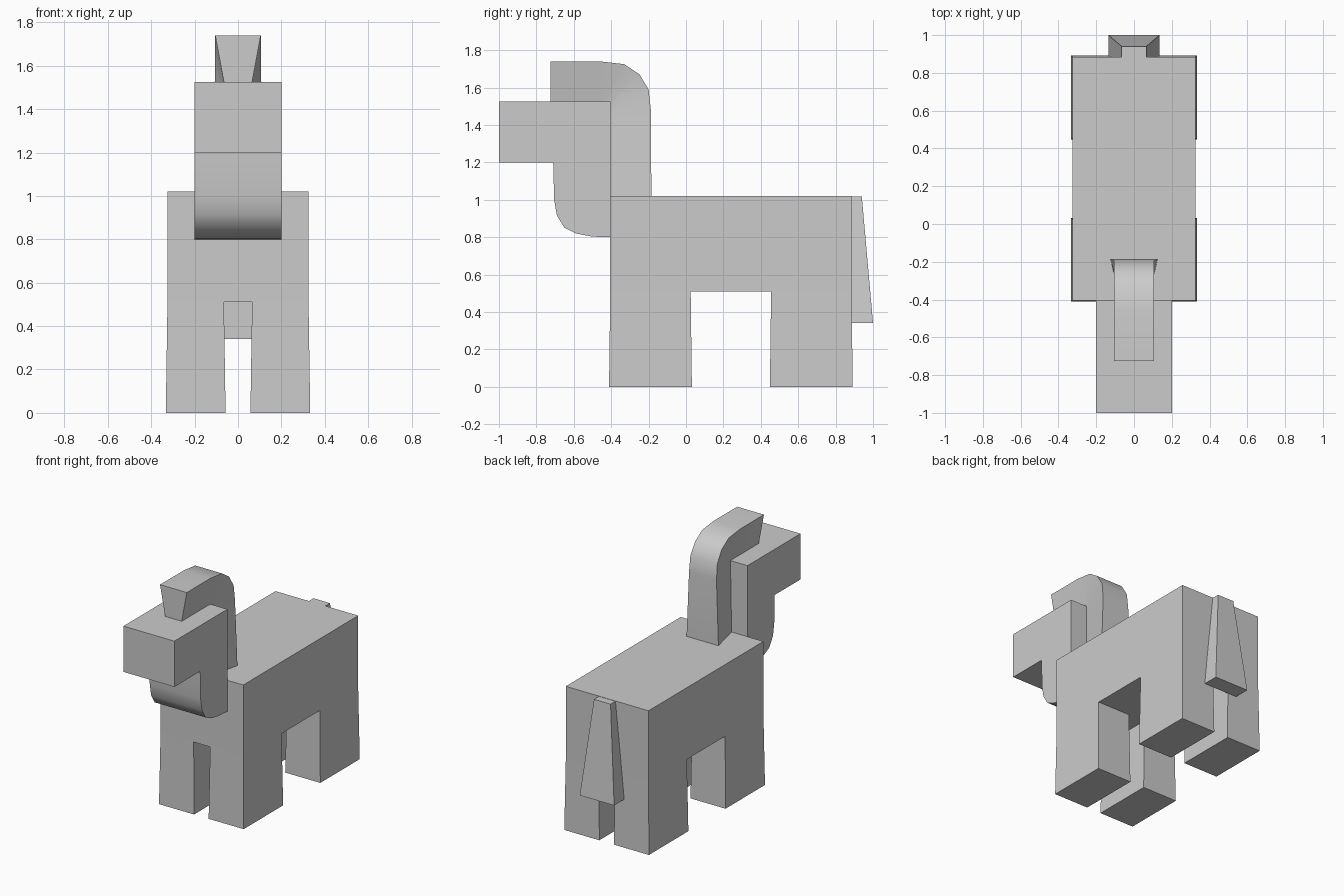
import bpy, bmesh, math
from mathutils import Vector

if "Cube" in bpy.data.objects:
    bpy.data.objects.remove(bpy.data.objects["Cube"])


def finish(bm, name, smooth=False):
    bmesh.ops.remove_doubles(bm, verts=bm.verts, dist=1e-4)
    bmesh.ops.recalc_face_normals(bm, faces=bm.faces)
    me = bpy.data.meshes.new(name)
    bm.to_mesh(me)
    bm.free()
    ob = bpy.data.objects.new(name, me)
    bpy.context.collection.objects.link(ob)
    if smooth:
        bpy.ops.object.select_all(action='DESELECT')
        ob.select_set(True)
        bpy.context.view_layer.objects.active = ob
        bpy.ops.object.shade_smooth_by_angle(angle=math.radians(42))
    return ob


def loft(name, rings, smooth=False):
    """Skin a list of four-point rings and cap both ends."""
    bm = bmesh.new()
    rows = [[bm.verts.new(p) for p in r] for r in rings]
    for a, b in zip(rows, rows[1:]):
        for i in range(4):
            j = (i + 1) % 4
            bm.faces.new((a[i], a[j], b[j], b[i]))
    bm.faces.new(rows[0])
    bm.faces.new(rows[-1])
    return finish(bm, name, smooth)


# Body block with four slightly flared legs extruded from its corners
bm = bmesh.new()
bmesh.ops.create_cube(bm, size=1)
for v in bm.verts:
    v.co = Vector((v.co.x * 0.65, 0.24 + v.co.y * 1.29, 0.765 + v.co.z * 0.51))
for axis, pos in (((1, 0, 0), -0.065), ((1, 0, 0), 0.065), ((0, 1, 0), 0.025), ((0, 1, 0), 0.455)):
    bmesh.ops.bisect_plane(bm, geom=bm.verts[:] + bm.edges[:] + bm.faces[:],
                           plane_co=Vector(axis) * pos, plane_no=axis)
bm.normal_update()
feet = []
for f in bm.faces:
    c = f.calc_center_median()
    if f.normal.z < -0.9 and abs(c.x) > 0.1 and abs(c.y - 0.24) > 0.3:
        feet.append(f)
for f in bmesh.ops.extrude_discrete_faces(bm, faces=feet)['faces']:
    c = f.calc_center_median()
    for v in f.verts:
        v.co = Vector((c.x + (v.co.x - c.x) * 1.06, c.y + (v.co.y - c.y) * 1.03, 0))
finish(bm, "body_and_legs")

# Head and rounded throat, a side profile extruded across x
profile = [(-1, 1.2), (-1, 1.525), (-0.405, 1.525), (-0.405, 0.8), (-0.50, 0.803),
           (-0.59, 0.82), (-0.65, 0.85), (-0.69, 0.915), (-0.705, 1.0), (-0.71, 1.2)]
bm = bmesh.new()
face = bm.faces.new([bm.verts.new((-0.2, y, z)) for y, z in profile])
ext = bmesh.ops.extrude_face_region(bm, geom=[face], use_keep_orig=True)['geom']
bmesh.ops.translate(bm, vec=(0.4, 0, 0), verts=[g for g in ext if isinstance(g, bmesh.types.BMVert)])
finish(bm, "head_and_neck", True)

# Mane: trapezoid section swept over the head and down the neck
# outer y, outer z, inner y, inner z, outer half width, inner half width
path = [(-0.725, 1.74, -0.725, 1.525, 0.105, 0.065),
        (-0.46, 1.74, -0.47, 1.525, 0.105, 0.065),
        (-0.33, 1.725, -0.435, 1.523, 0.105, 0.065),
        (-0.25, 1.672, -0.415, 1.515, 0.105, 0.065),
        (-0.20, 1.59, -0.408, 1.495, 0.106, 0.066),
        (-0.188, 1.48, -0.405, 1.46, 0.108, 0.067),
        (-0.185, 1.02, -0.405, 1.02, 0.125, 0.075)]
loft("mane", [[(-w, oy, oz), (w, oy, oz), (n, iy, iz), (-n, iy, iz)]
              for oy, oz, iy, iz, w, n in path], True)

# Tail: wedge widening downwards
loft("tail", [[(-w, 0.885, z), (w, 0.885, z), (w, y, z), (-w, y, z)]
              for w, y, z in ((0.065, 0.94, 1.018), (0.135, 1.0, 0.34))])
